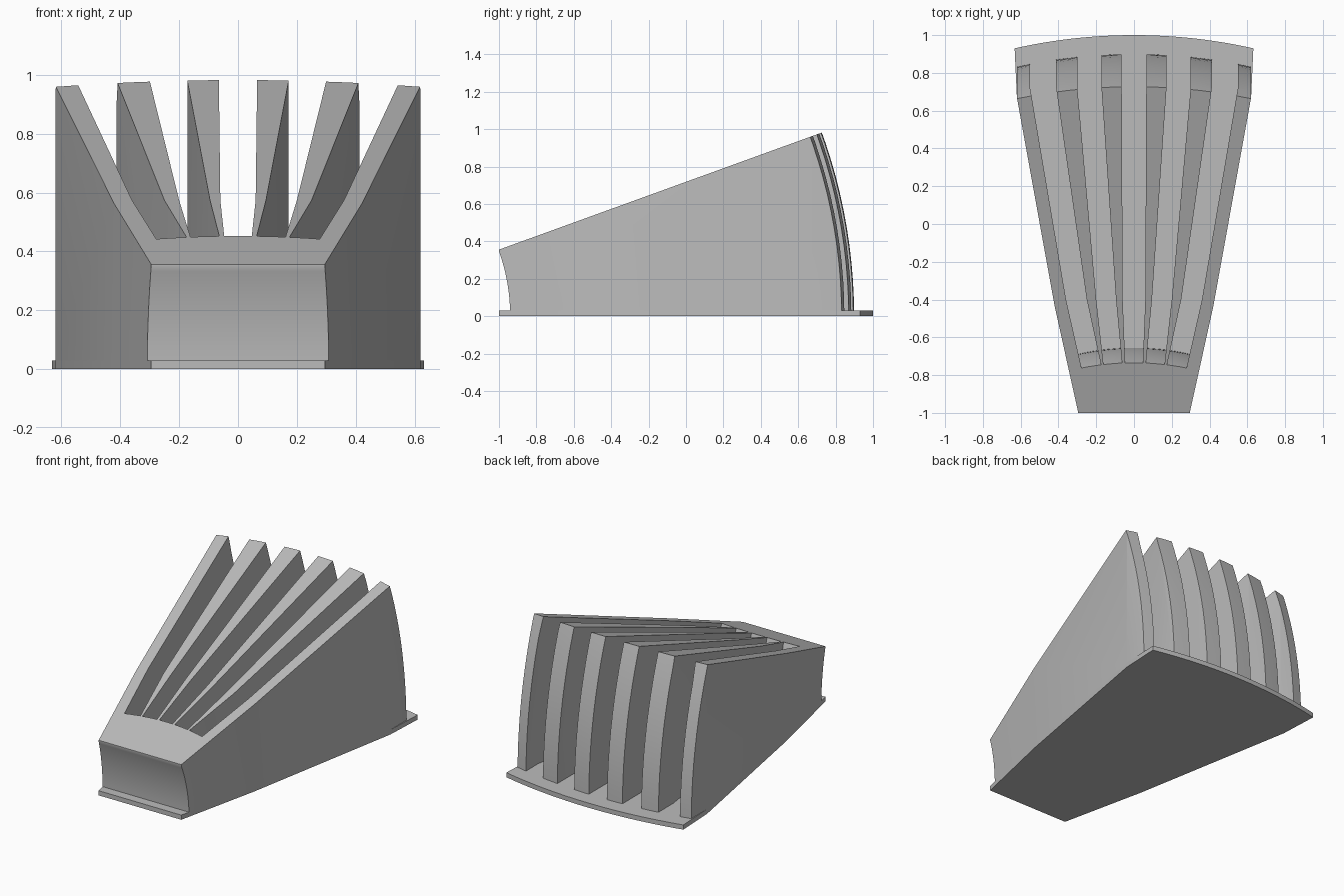
import bpy, bmesh, math

old = bpy.data.objects.get("Cube")
if old:
    bpy.data.objects.remove(old, do_unlink=True)

CENTRE_Y = -1.98      # centre of the concentric curved faces
PLATE_TOP = 0.03

grey = bpy.data.materials.new("light grey")
grey.use_nodes = True
COLOUR = (0.5, 0.5, 0.5, 1)
grey.diffuse_color = COLOUR
grey.node_tree.nodes["Principled BSDF"].inputs["Base Color"].default_value = COLOUR


def make_object(name, bm):
    bmesh.ops.recalc_face_normals(bm, faces=bm.faces)
    mesh = bpy.data.meshes.new(name)
    bm.to_mesh(mesh)
    bm.free()
    obj = bpy.data.objects.new(name, mesh)
    obj.data.materials.append(grey)
    bpy.context.collection.objects.link(obj)
    return obj


def prism(name, points, vector):
    """Extrude a closed outline of 3D points along a vector."""
    bm = bmesh.new()
    face = bm.faces.new([bm.verts.new(p) for p in points])
    new = bmesh.ops.extrude_face_region(bm, geom=[face])["geom"]
    bmesh.ops.translate(bm, vec=vector,
                        verts=[v for v in new if isinstance(v, bmesh.types.BMVert)])
    return make_object(name, bm)


def plan_prism(name, outline, z0, z1):
    return prism(name, [(x, y, z0) for x, y in outline], (0, 0, z1 - z0))


def ball(name, radius):
    bm = bmesh.new()
    bmesh.ops.create_uvsphere(bm, u_segments=192, v_segments=96, radius=radius)
    bmesh.ops.translate(bm, vec=(0, CENTRE_Y, 0), verts=bm.verts)
    return make_object(name, bm)


def cut(target, cutter, operation):
    mod = target.modifiers.new("cut", "BOOLEAN")
    mod.object, mod.operation, mod.solver = cutter, operation, "EXACT"
    bpy.context.view_layer.objects.active = target
    bpy.ops.object.modifier_apply(modifier=mod.name)
    bpy.data.objects.remove(cutter, do_unlink=True)


def mirrored(side):
    """Close a right-hand edge with its mirror image."""
    return side + [(-x, y) for x, y in reversed(side)]


SIDE = [(0.295, -1.0), (0.42, -0.435), (0.62, 0.67)]

# Base plate with a bowed rear edge
radius = 2.89
half = math.asin(0.632 / radius)
arc = [(radius * math.sin(half * k / 12), 1 - radius + radius * math.cos(half * k / 12))
       for k in range(12, -13, -1)]
left_side = [(-x, y) for x, y in reversed(SIDE)]
plate = plan_prism("base_plate", SIDE + arc + left_side, 0, PLATE_TOP)

# Body: side profile with a hollowed front and a sloping top
front_radius = 1.04
steps = 14
profile = []
for k in range(steps + 1):
    z = PLATE_TOP + (0.355 - PLATE_TOP) * k / steps
    profile.append((-1, CENTRE_Y + math.sqrt(front_radius ** 2 - z * z), z))
profile += [(-1, 1.2, 0.355 + 2.2 * 0.363), (-1, 1.2, PLATE_TOP)]
body = prism("ribbed_body", profile, (2, 0, 0))
cut(body, plan_prism("plan_cutter", mirrored(SIDE + [(0.62, 1.15)]), -0.2, 1.5), "INTERSECT")
cut(body, ball("rear_cutter", 2.88), "INTERSECT")

# Slots: each wall is x at the front, the bend, and the rear
WALL_Y = (-0.73, -0.4, 0.72)
SLOTS = [
    ((-0.047, -0.06, -0.065), (0.047, 0.06, 0.065)),
    ((0.064, 0.095, 0.172), (0.163, 0.2, 0.3)),
    ((0.178, 0.25, 0.412), (0.285, 0.36, 0.55)),
]


def slot(inner, outer, sign):
    def wall(xs):
        first = xs[0] - (xs[1] - xs[0]) * 0.3
        pts = [(first, WALL_Y[0] - 0.1)] + list(zip(xs[1:], WALL_Y[1:])) + [(xs[-1], 1.3)]
        return [(sign * x, y) for x, y in pts]
    cutter = plan_prism("slot_cutter", wall(inner) + wall(outer)[::-1], -0.1, 1.6)
    cut(cutter, ball("slot_end_cutter", 1.325), "DIFFERENCE")
    cut(body, cutter, "DIFFERENCE")


for index, (inner, outer) in enumerate(SLOTS):
    for sign in ((1,) if index == 0 else (1, -1)):
        slot(inner, outer, sign)

# Smooth the curved faces, keep the edges sharp
for obj in (plate, body):
    bpy.ops.object.select_all(action="DESELECT")
    obj.select_set(True)
    bpy.context.view_layer.objects.active = obj
    bpy.ops.object.shade_smooth_by_angle(angle=math.radians(25))
